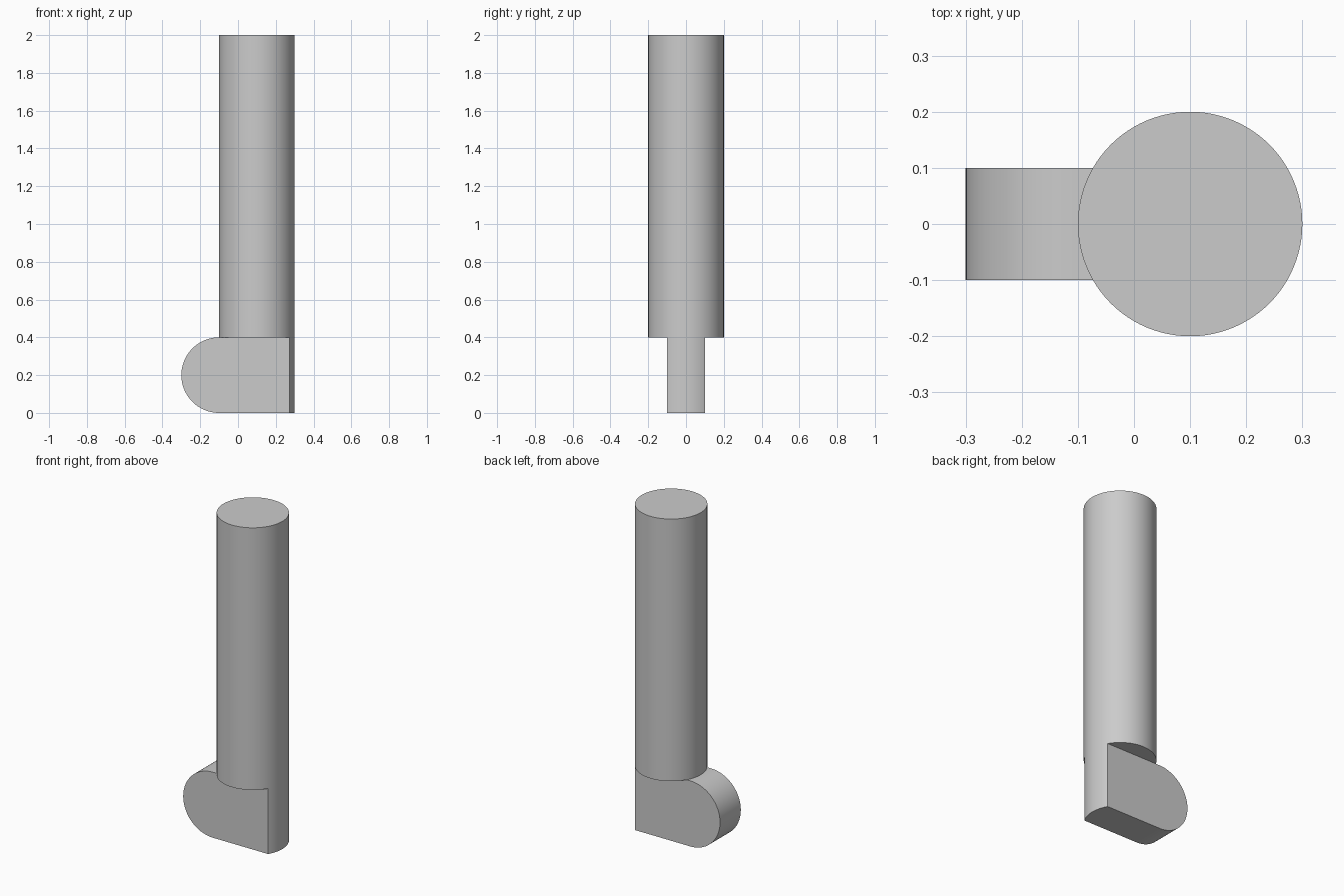
import bpy, bmesh
from math import pi, sin, cos
from mathutils import Matrix

cube = bpy.data.objects.get("Cube")
if cube:
    bpy.data.objects.remove(cube)

RADIUS, HEIGHT, STEP = 0.2, 2.0, 0.4
AXIS_X, TIP_X = 0.1, -0.1      # shaft axis, centre of the rounded tip
SIDES = 96

grey = bpy.data.materials.new("light grey")
grey.use_nodes = True
colour = (0.6, 0.6, 0.6, 1)
grey.diffuse_color = colour
grey.node_tree.nodes["Principled BSDF"].inputs["Base Color"].default_value = colour


def add_object(name, bm):
    bmesh.ops.recalc_face_normals(bm, faces=bm.faces)
    mesh = bpy.data.meshes.new(name)
    bm.to_mesh(mesh)
    bm.free()
    mesh.materials.append(grey)
    obj = bpy.data.objects.new(name, mesh)
    bpy.context.collection.objects.link(obj)
    return obj


# Round shaft
bm = bmesh.new()
bmesh.ops.create_cone(bm, cap_ends=True, segments=SIDES, radius1=RADIUS, radius2=RADIUS,
                      depth=HEIGHT - STEP,
                      matrix=Matrix.Translation((AXIS_X, 0, (HEIGHT + STEP) / 2)))
shaft = add_object("shaft", bm)

# Flat tongue: side profiles swept in y, the back edge following the shaft's curve
bm = bmesh.new()
rows = []
for i in range(-SIDES // 12, SIDES // 12 + 1):
    a = 2 * pi * i / SIDES
    y, back = RADIUS * sin(a), AXIS_X + RADIUS * cos(a)
    tip = [pi / 2 + pi * k / 48 for k in range(49)]
    profile = [(back, 0), (back, STEP)]
    profile += [(TIP_X + RADIUS * cos(t), RADIUS + RADIUS * sin(t)) for t in tip]
    rows.append([bm.verts.new((x, y, z)) for x, z in profile])
for low, high in zip(rows, rows[1:]):
    for k in range(len(low)):
        n = (k + 1) % len(low)
        bm.faces.new((low[k], low[n], high[n], high[k]))
bm.faces.new(rows[0])
bm.faces.new(rows[-1])
tongue = add_object("tongue", bm)

# Join both parts into one solid
bpy.context.view_layer.objects.active = shaft
union = shaft.modifiers.new("join tongue", 'BOOLEAN')
union.operation, union.solver, union.object = 'UNION', 'EXACT', tongue
bpy.ops.object.modifier_apply(modifier=union.name)
bpy.data.objects.remove(tongue)
shaft.name = "shaft_with_tongue"

bpy.ops.object.select_all(action='DESELECT')
shaft.select_set(True)
bpy.ops.object.shade_smooth_by_angle(angle=pi / 6)
